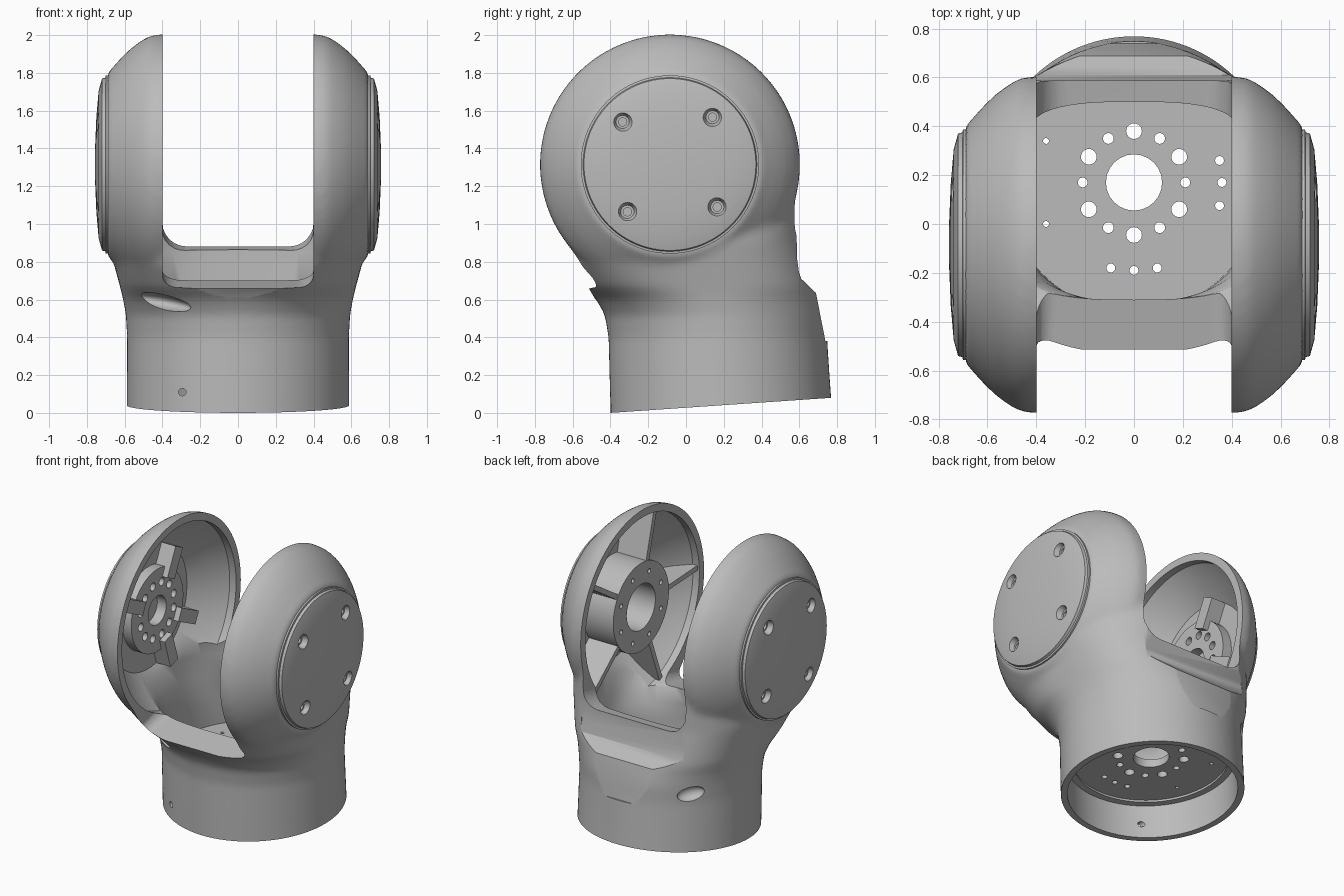
import bpy, bmesh
from math import sin, cos, pi, radians
from mathutils import Vector, Matrix

if "Cube" in bpy.data.objects:
    bpy.data.objects.remove(bpy.data.objects["Cube"])

grey = bpy.data.materials.new("satin grey")
grey.use_nodes = True
grey.diffuse_color = (0.5, 0.5, 0.5, 1)
grey.node_tree.nodes["Principled BSDF"].inputs["Base Color"].default_value = (0.5, 0.5, 0.5, 1)

HY, HZ = -0.085, 1.315            # pivot axis of the fork
TILT = Matrix.Rotation(radians(3.9), 4, 'X')
AXIS = TILT @ Vector((0, 0, 1))   # axis of the lower collar


def finish(bm, name):
    bmesh.ops.recalc_face_normals(bm, faces=bm.faces)
    me = bpy.data.meshes.new(name)
    bm.to_mesh(me)
    bm.free()
    me.materials.append(grey)
    ob = bpy.data.objects.new(name, me)
    bpy.context.collection.objects.link(ob)
    return ob


def skin(rings, name):
    """Closed solid through a list of equal rings."""
    bm = bmesh.new()
    loops = [[bm.verts.new(p) for p in ring] for ring in rings]
    n = len(loops[0])
    for a, b in zip(loops, loops[1:]):
        for i in range(n):
            j = (i + 1) % n
            bm.faces.new((a[i], a[j], b[j], b[i]))
    bm.faces.new(loops[0])
    bm.faces.new(loops[-1])
    return finish(bm, name)


def lathe(profile, name, n=96):
    """Turn (x, radius) points about the pivot axis."""
    ang = [2 * pi * i / n for i in range(n)]
    return skin([[(x, HY + r * cos(a), HZ + r * sin(a)) for a in ang] for x, r in profile], name)


def loft(sections, name, n=96):
    """Stack of rounded outlines: height, front, back, half width, squareness."""
    def power(v, e):
        return (1 if v >= 0 else -1) * abs(v) ** (2 / e)
    rings = []
    for z, front, back, half, e in sections:
        ang = [2 * pi * i / n for i in range(n)]
        rings.append([(half * power(cos(a), e),
                       (front + back) / 2 + (back - front) / 2 * power(sin(a), e), z) for a in ang])
    return skin(rings, name)


def prism(yz, x0, x1, name):
    return skin([[(x, y, z) for y, z in yz] for x in (x0, x1)], name)


def rod(centre, axis, r, depth, name="cutter", r2=None, n=32):
    bm = bmesh.new()
    m = Matrix.Translation(centre) @ Vector(axis).to_track_quat('Z', 'Y').to_matrix().to_4x4()
    bmesh.ops.create_cone(bm, cap_ends=True, segments=n, radius1=r,
                          radius2=r if r2 is None else r2, depth=depth, matrix=m)
    return finish(bm, name)


def bake(ob):
    dg = bpy.context.evaluated_depsgraph_get()
    me = bpy.data.meshes.new_from_object(ob.evaluated_get(dg))
    ob.modifiers.clear()
    ob.data = me


def combine(ob, other, op='DIFFERENCE'):
    mod = ob.modifiers.new("bool", 'BOOLEAN')
    mod.operation, mod.object, mod.solver = op, other, 'MANIFOLD'
    bake(ob)
    bpy.data.objects.remove(other)


# Outer skin: collar flowing into the round fork head
body = loft([(-0.15, -0.395, 0.785, 0.59, 2), (0.2, -0.405, 0.76, 0.588, 2),
             (0.4, -0.41, 0.747, 0.587, 2), (0.52, -0.43, 0.745, 0.594, 2.05),
             (0.6, -0.475, 0.725, 0.608, 2.2), (0.67, -0.545, 0.7, 0.625, 2.5),
             (0.78, -0.63, 0.67, 0.655, 2.6), (0.9, -0.68, 0.645, 0.687, 2.6),
             (1.05, -0.72, 0.645, 0.685, 2.6), (1.3, -0.74, 0.63, 0.68, 2.6)], "fork_body")
half = [(0.692, 0.482), (0.66, 0.518), (0.62, 0.563), (0.57, 0.612), (0.52, 0.65), (0.47, 0.68), (0.42, 0.688)]
head = half + [(-x, r) for x, r in reversed(half)]
combine(body, lathe(head, "head"), 'UNION')
mod = body.modifiers.new("remesh", 'REMESH')
mod.mode, mod.voxel_size = 'VOXEL', 0.022
mod = body.modifiers.new("blend", 'SMOOTH')
mod.iterations, mod.factor = 6, 0.5
bake(body)

# Tilted base cut and hollow under the floor
mid = Vector((0, 0.185, 0.04))
combine(body, rod(mid - AXIS * 0.5, AXIS, 2, 1, n=64))
combine(body, rod(mid + AXIS * 0.03, AXIS, 0.545, 0.42, n=96))
combine(body, rod(mid + AXIS * 0.07, AXIS, 0.5, 0.37, n=96))

# Hollow above the floor and inside the arms
combine(body, loft([(0.345, -0.36, 0.70, 0.53, 2), (0.5, -0.36, 0.68, 0.535, 2),
                    (0.6, -0.32, 0.6, 0.545, 2.4), (0.7, -0.31, 0.5, 0.565, 3),
                    (0.85, -0.45, 0.5, 0.60, 3), (1.0, -0.55, 0.5, 0.62, 2.6),
                    (1.25, -0.6, 0.5, 0.62, 2.6)], "cutter"))
hollow = [(0.64, 0.43), (0.54, 0.555), (0.45, 0.635)]
combine(body, lathe(hollow + [(-x, r) for x, r in reversed(hollow)], "cutter"))

# Gap between the arms with filleted lower corners
rings = []
for y, base, r in ((-1, 0.56, 0.04), (1, 0.965, 0.15)):
    right = [(0.4 - r + r * sin(a), y, base + r - r * cos(a)) for a in [i * pi / 12 for i in range(7)]]
    right.append((0.4, y, 2.3))
    rings.append(right + [(-x, yy, z) for x, yy, z in reversed(right)])
combine(body, skin(rings, "cutter"))

# Front lip and flat rear panel
combine(body, prism([(-0.485, 0.61), (-0.515, 0.66), (-0.515, 1), (-1, 1), (-1, 0.61)], -0.4, 0.4, "cutter"))
combine(body, prism([(0.585, 0.95), (0.59, 0.77), (0.61, 0.71), (0.688, 0.635), (0.738, 0.38), (1, 0.38), (1, 0.95)],
                    -0.4, 0.4, "cutter"))

# Floor holes: big centre bore, mirrored bolt pattern, odd ones
holes = [(0, 0.17, 0.115), (0, 0.38, 0.032), (0, -0.045, 0.032), (0, -0.19, 0.018),
         (0.36, 0.17, 0.018), (0.35, 0.26, 0.018), (0.35, 0.075, 0.018),
         (-0.36, 0.34, 0.012), (-0.36, 0, 0.012)]
for x, y, r in ((0.185, 0.275, 0.032), (0.185, 0.06, 0.032), (0.105, 0.35, 0.022),
                (0.105, -0.015, 0.022), (0.21, 0.17, 0.02), (0.095, -0.18, 0.018)):
    holes += [(x, y, r), (-x, y, r)]
for x, y, r in holes:
    combine(body, rod((x, y, 0.32), (0, 0, 1), r, 0.2, n=24))

# Grub screw hole in the collar and two oval finger recesses
combine(body, rod((-0.295, -0.33, 0.11), (0, 1, 0), 0.02, 0.3, n=16))
for spot, size, turn in (((-0.41, -0.365, 0.585), (0.17, 0.1, 0.045), -20),
                         ((-0.43, 0.56, 0.47), (0.09, 0.05, 0.05), 45)):
    bm = bmesh.new()
    bmesh.ops.create_uvsphere(bm, u_segments=32, v_segments=16, radius=1,
                              matrix=Matrix.Translation(spot) @ Matrix.Rotation(radians(turn), 4, 'Z')
                              @ Matrix.Rotation(radians(10), 4, 'Y') @ Matrix.Diagonal((*size, 1)))
    combine(body, finish(bm, "cutter"))

# Domed side caps with countersunk screw holes
for side, s in (("left", 1), ("right", -1)):
    cap = lathe([(s * x, r) for x, r in ((0.64, 0.472), (0.7, 0.472), (0.702, 0.46), (0.72, 0.455),
                                         (0.738, 0.39), (0.75, 0.25), (0.757, 0.08))], side + "_cap")
    for k in range(4):
        a = radians(48 + 90 * k)
        y, z = HY + 0.337 * cos(a), HZ + 0.337 * sin(a)
        combine(cap, rod((s * 0.74, y, z), (s, 0, 0), 0.035, 0.06, r2=0.06))
        combine(cap, rod((s * 0.7, y, z), (s, 0, 0), 0.022, 0.06, n=16))


def hub(name, x0, x1, r, bore, bolts, bolt_r, circle):
    ob = lathe([(x0, r), (x1, r)], name, 64)
    combine(ob, rod((x0, HY, HZ), (1, 0, 0), bore, 0.4, n=48))
    for k in range(bolts):
        a = 2 * pi * (k + 0.5) / bolts
        combine(ob, rod((x0, HY + circle * cos(a), HZ + circle * sin(a)), (1, 0, 0), bolt_r, 0.1, n=16))
    return ob


def spoke(name, outline, width, angle):
    """Radial web from (x, radius) points."""
    d, t = Vector((0, cos(angle), sin(angle))), Vector((0, -sin(angle), cos(angle)))
    c = Vector((0, HY, HZ))
    return skin([[c + Vector((x, 0, 0)) + d * r + t * w for x, r in outline]
                 for w in (-width / 2, width / 2)], name)


# Left arm: deep bearing hub held by five thin webs
hub("left_hub", 0.41, 0.66, 0.31, 0.16, 8, 0.016, 0.24)
for k in range(5):
    spoke(f"left_web_{k}", [(0.415, 0.3), (0.415, 0.65), (0.46, 0.65), (0.66, 0.46), (0.66, 0.3)],
          0.035, radians(33 + 72 * k))

# Right arm: shallow bolt plate with blocky brackets
hub("right_hub", -0.57, -0.66, 0.29, 0.1, 12, 0.028, 0.19)
for k, angle in enumerate((64, 154, -26, -72)):
    spoke(f"right_bracket_{k}", [(-0.53, 0.22), (-0.53, 0.43), (-0.66, 0.43), (-0.66, 0.22)],
          0.09, radians(angle))

# Smooth shading with crisp edges
for ob in list(bpy.context.collection.objects):
    if ob.type == 'MESH' and grey.name in ob.data.materials:
        bpy.ops.object.select_all(action='DESELECT')
        ob.select_set(True)
        bpy.context.view_layer.objects.active = ob
        bpy.ops.object.shade_smooth_by_angle(angle=radians(35))
